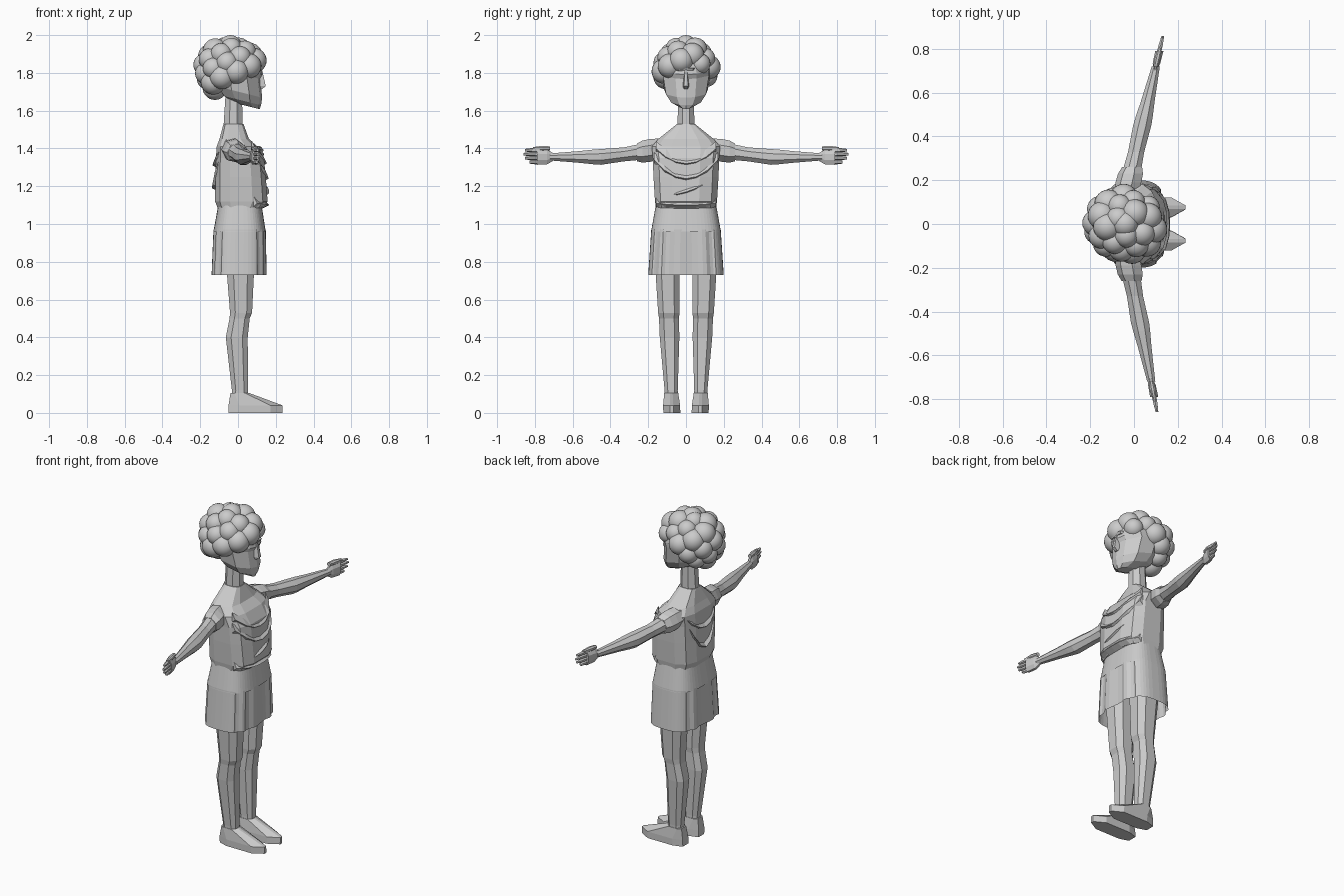
import bpy, bmesh
from math import sin, cos, pi, sqrt, copysign

cube = bpy.data.objects.get("Cube")
if cube:
    bpy.data.objects.remove(cube)

material = bpy.data.materials.new("plain_grey")
material.use_nodes = True
grey = (0.6, 0.6, 0.6, 1)
material.diffuse_color = grey
material.node_tree.nodes["Principled BSDF"].inputs["Base Color"].default_value = grey


def finish(name, mesh_builder):
    bmesh.ops.recalc_face_normals(mesh_builder, faces=mesh_builder.faces)
    mesh = bpy.data.meshes.new(name)
    mesh_builder.to_mesh(mesh)
    mesh_builder.free()
    mesh.materials.append(material)
    bpy.context.collection.objects.link(bpy.data.objects.new(name, mesh))


def skin(name, rings, caps=True):
    """Join rings of points into a faceted shell."""
    builder = bmesh.new()
    rows = [[builder.verts.new(point) for point in ring] for ring in rings]
    count = len(rows[0])
    for lower, upper in zip(rows, rows[1:]):
        for i in range(count):
            j = (i + 1) % count
            builder.faces.new((lower[i], lower[j], upper[j], upper[i]))
    if caps:
        builder.faces.new(rows[0])
        builder.faces.new(rows[-1])
    finish(name, builder)


def oval(count, square=1):
    """Unit outline; a smaller square value gives boxier sides."""
    angles = [2 * pi * (i + 0.5) / count for i in range(count)]
    return [[copysign(abs(wave(angle)) ** square, wave(angle)) for wave in (cos, sin)]
            for angle in angles]


def mirrored(half):
    return half + [(u, -v) for u, v in reversed(half) if v]


def column(name, rows, shape, side=0, tilt=0, caps=True):
    """Upright part; rows are height, back, front, half width."""
    rings = []
    for z, back, front, width in rows:
        middle, reach = (back + front) / 2, (front - back) / 2
        centre = side * (0.075 + 0.03 * z)
        rings.append([(middle + reach * u, centre + width * v, z - tilt * reach * u)
                      for u, v in shape])
    skin(name, rings, caps)


def limb(name, rows, side, flat=1, lift=0, sides=8):
    """Sideways part along the arm line; rows are distance out, half height."""
    rings = []
    for y, radius in rows:
        x = (0.21 + 0.02 * side) * (y - 0.2) - 0.02
        z = 1.355 + max(0, 0.15 * (0.42 - y)) + lift
        rings.append([(x + radius * flat * u, side * y, z + radius * v)
                      for u, v in oval(sides)])
    skin(name, rings)


def fold(name, surface, span, low, rise, slant=0):
    """Hanging cloth ridge sagging across the front or back of the blouse."""
    outward = copysign(1, surface)
    rings = []
    for step in range(-3, 4):
        t = step / 3
        x = surface * (1 - 0.3 * t ** 4)
        z = low + rise * t * t + slant * t
        ridge = x + outward * 0.02 * (1 - t * t)
        rings.append([(x - outward * 0.02, span * t, z + 0.03),
                      (ridge, span * t, z - 0.01),
                      (x - outward * 0.02, span * t, z - 0.03)])
    skin(name, rings)


# Skirt: plain hip band above pleats, with smooth panels at the sides
column("skirt_hips", [(0.96, -0.13, 0.147, 0.185), (1.1, -0.105, 0.125, 0.16)],
       oval(52, 0.65), caps=False)
pleats = [(u * (0.93 if i % 4 < 2 and abs(u) > 0.7 else 1), v)
          for i, (u, v) in enumerate(oval(52, 0.65))]
column("skirt_pleats", [(0.73, -0.14, 0.152, 0.2), (0.97, -0.13, 0.147, 0.184)],
       pleats, caps=False)

# Blouse and neck
column("blouse", [(1.085, -0.11, 0.135, 0.162), (1.12, -0.125, 0.16, 0.168),
                  (1.25, -0.122, 0.15, 0.176), (1.35, -0.12, 0.14, 0.18),
                  (1.41, -0.115, 0.105, 0.185), (1.45, -0.1, 0.06, 0.15),
                  (1.53, -0.078, 0.03, 0.048)], oval(12, 0.65))
column("neck", [(1.45, -0.085, 0.03, 0.05), (1.68, -0.07, 0.025, 0.045)], oval(8))

# Cloth folds on chest and back
fold("upper_chest_fold", 0.132, 0.16, 1.33, 0.08)
fold("middle_chest_fold", 0.142, 0.17, 1.25, 0.1)
fold("lower_chest_fold", 0.145, 0.13, 1.18, 0.02, slant=0.04)
fold("waist_fold", 0.145, 0.16, 1.11, 0.01)
fold("upper_back_fold", -0.115, 0.15, 1.32, 0.1)
fold("lower_back_fold", -0.118, 0.14, 1.2, 0.2)

foot_outline = mirrored([(1, 0.2), (0.55, 1), (-0.6, 1), (-1, 0.6)])

for side, word in ((1, "left"), (-1, "right")):
    # Leg and foot
    column(word + "_leg", [(0.05, -0.035, 0.052, 0.037), (0.12, -0.035, 0.055, 0.037),
                           (0.4, -0.068, 0.055, 0.055), (0.5, -0.048, 0.065, 0.056),
                           (0.53, -0.046, 0.078, 0.06), (0.95, -0.08, 0.1, 0.075)],
           oval(8, 0.75), side)
    column(word + "_foot", [(0, -0.05, 0.235, 0.045), (0.04, -0.05, 0.235, 0.045),
                            (0.105, -0.04, 0.06, 0.037)], foot_outline, side)

    # Arm and ragged short sleeve
    limb(word + "_arm", [(0.14, 0.05), (0.25, 0.045), (0.33, 0.04), (0.45, 0.045),
                         (0.49, 0.042), (0.56, 0.034), (0.72, 0.02)], side)
    limb(word + "_sleeve", [(0.12, 0.055), (0.19, 0.062), (0.23, 0.06), (0.26, 0.048)],
         side, sides=7)

    # Hand with fanned fingers and a raised thumb
    limb(word + "_palm", [(0.7, 0.02), (0.735, 0.042), (0.79, 0.045)], side, flat=0.45)
    for finger in range(4):
        reach = 0.86 - 0.008 * (finger - 2) ** 2
        limb(f"{word}_finger_{finger + 1}", [(0.77, 0.012), (0.82, 0.011), (reach, 0.007)],
             side, lift=0.021 * (finger - 1.3), sides=6)
    limb(word + "_thumb", [(0.72, 0.012), (0.76, 0.015), (0.81, 0.008)], side, lift=0.045)

# Head with flat cheeks and a ridge down the chin
head_outline = mirrored([(1, 0), (0.9, 0.42), (0.45, 0.92), (-0.3, 1), (-0.85, 0.6)])
column("head", [(1.625, -0.02, 0.115, 0.035), (1.655, -0.09, 0.122, 0.085),
                (1.7, -0.12, 0.128, 0.115), (1.8, -0.145, 0.118, 0.132),
                (1.825, -0.145, 0.13, 0.132), (1.9, -0.13, 0.11, 0.115),
                (1.94, -0.07, 0.06, 0.06)], head_outline, tilt=0.25)

# Nose and brow
column("nose", [(1.715, 0.09, 0.128, 0.018), (1.73, 0.09, 0.147, 0.022),
                (1.815, 0.09, 0.128, 0.01)], mirrored([(1, 0.5), (-1, 1)]))
column("brow", [(1.812, 0.1, 0.125, 0.045), (1.825, 0.1, 0.132, 0.05)],
       mirrored([(1, 0.8), (-1, 1)]))

# Curly hair: smooth balls spiralling over the skull, leaving the face clear
hair = bmesh.new()
balls = 42
for i in range(balls):
    up = 1 - 2 * i / balls
    turn = i * pi * (3 - sqrt(5))
    forward, sideways = (sqrt(1 - up * up) * wave(turn) for wave in (cos, sin))
    if up > 0.9 * forward - 0.5 and up > -0.93:
        ball = bmesh.ops.create_uvsphere(hair, u_segments=24, v_segments=14,
                                         radius=0.06 + 0.006 * sin(5 * i))
        bmesh.ops.translate(hair, verts=ball["verts"], vec=(
            0.14 * forward - 0.04, 0.12 * sideways, 0.12 * up + 1.82))
for face in hair.faces:
    face.smooth = True
finish("curly_hair", hair)
